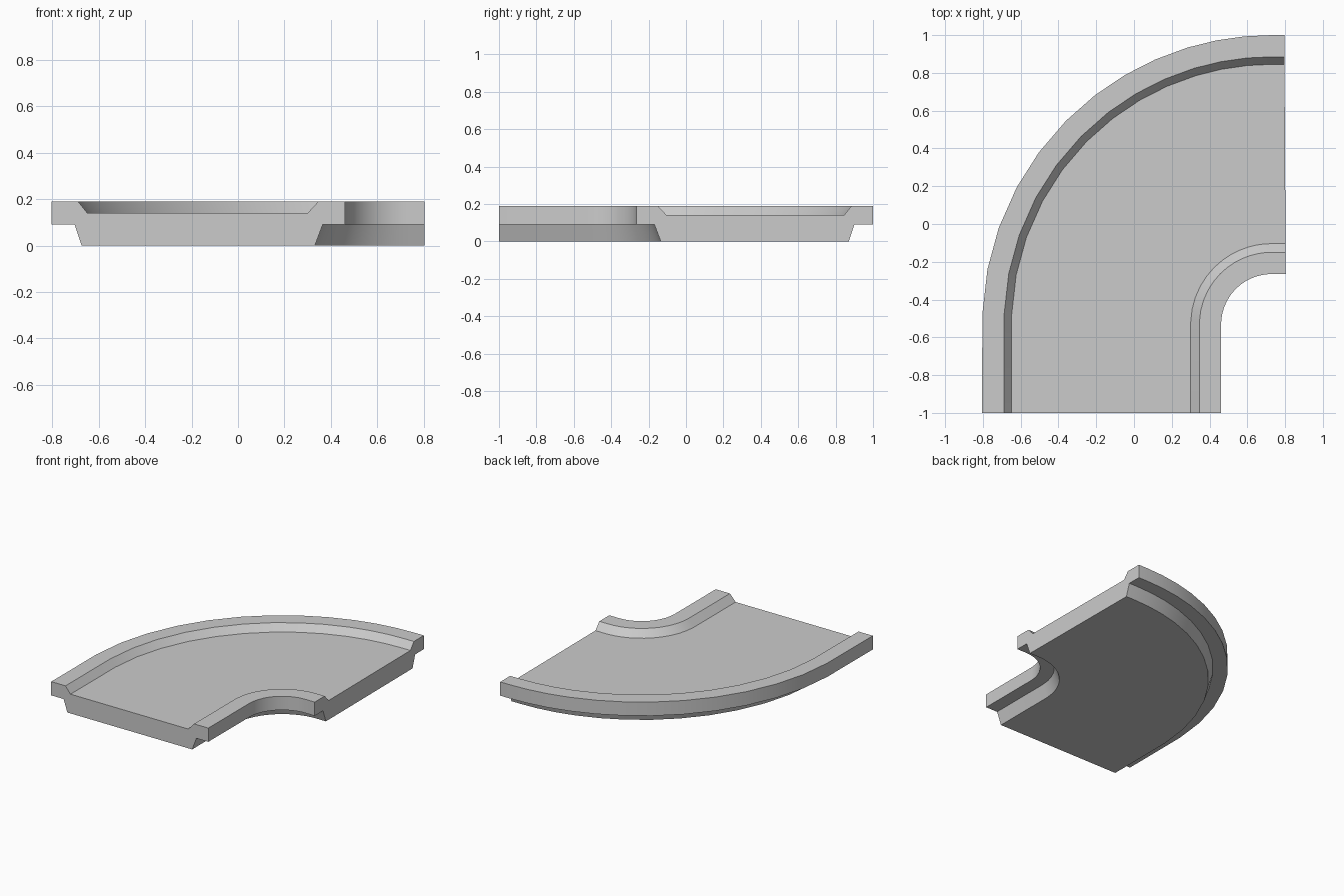
import bpy, bmesh
from math import cos, sin, radians

if "Cube" in bpy.data.objects:
    bpy.data.objects.remove(bpy.data.objects["Cube"])

CX, CY = 0.728, -0.532      # centre of the bend

# Cross-section as (radius from bend centre, height)
profile = [(1.532, 0.09), (1.532, 0.19), (1.417, 0.19), (1.377, 0.14),
           (0.428, 0.14), (0.382, 0.19), (0.267, 0.19), (0.267, 0.09),
           (0.363, 0.09), (0.397, 0.0), (1.402, 0.0), (1.432, 0.09)]

# Stations along the bend, tightening towards the right end
angles = [2, 11, 19.5, 28.3, 36.5, 44.7, 52.4, 59.5, 66.3, 73.2, 79, 84.7, 90]

bm = bmesh.new()


def section(angle, dx=0.0, dy=0.0, tilt=0.0):
    a = radians(angle)
    return [bm.verts.new((CX - r * cos(a) + dx - tilt * r,
                          CY + r * sin(a) + dy, z)) for r, z in profile]


# Straight lead-in, bend, short straight lead-out
rings = [section(0, dy=-1 - CY)]
rings += [section(a) for a in angles]
rings.append(section(90, dx=0.805 - CX, tilt=0.006))

n = len(profile)
for a, b in zip(rings, rings[1:]):
    for i in range(n):
        j = (i + 1) % n
        bm.faces.new((a[i], a[j], b[j], b[i]))

# End caps
bm.faces.new(rings[0])
bm.faces.new(rings[-1])
bmesh.ops.recalc_face_normals(bm, faces=bm.faces)

mesh = bpy.data.meshes.new("curved_track_tile")
bm.to_mesh(mesh)
bm.free()
tile = bpy.data.objects.new("curved_track_tile", mesh)
bpy.context.collection.objects.link(tile)

# Smooth the bend, keep the profile edges sharp
bpy.context.view_layer.objects.active = tile
tile.select_set(True)
bpy.ops.object.shade_smooth_by_angle(angle=radians(20))
